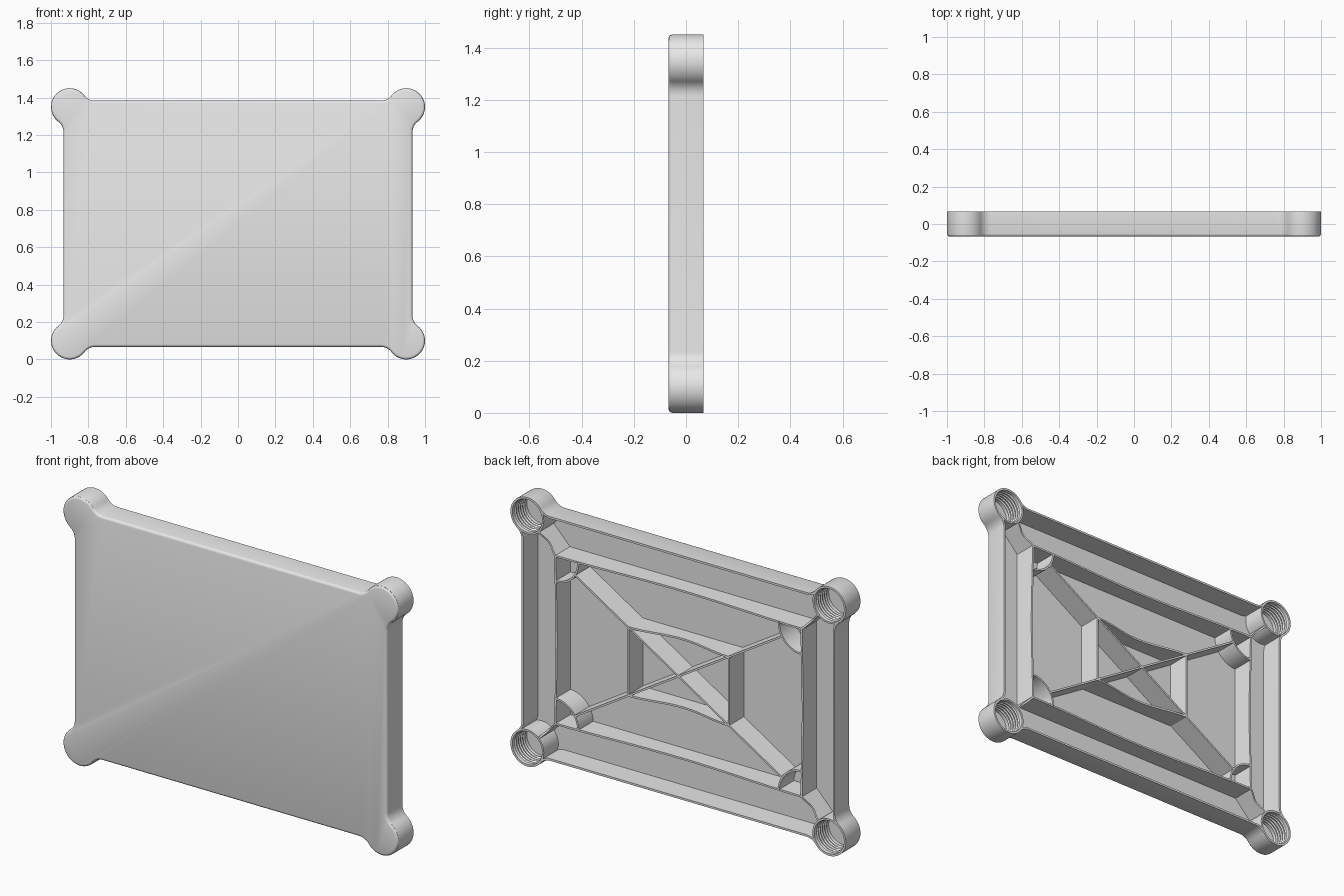
import bpy, bmesh, math
from mathutils import Vector

if "Cube" in bpy.data.objects:
    bpy.data.objects.remove(bpy.data.objects["Cube"])

H = 1.45                       # panel height
FRONT, BACK = -0.067, 0.067    # depth limits
FLOOR = -0.057                 # inner side of the face plate
KX, KZ, KR = 0.90, 0.625, 0.10  # corner boss position (from middle) and radius
MID = H / 2
LIP, FIL = 0.033, 0.07         # edge distance past boss centre, fillet radius
RX, RZ = 0.734, 0.452          # rib frame half sizes
SX, SZ = 0.30, 0.184           # small frame half sizes
ARC = 0.136

grey = bpy.data.materials.new("light grey")
grey.diffuse_color = (0.8, 0.8, 0.8, 1)
grey.use_nodes = True
grey.node_tree.nodes["Principled BSDF"].inputs["Base Color"].default_value = grey.diffuse_color


def finish(bm, name):
    bmesh.ops.recalc_face_normals(bm, faces=bm.faces)
    me = bpy.data.meshes.new(name)
    bm.to_mesh(me)
    bm.free()
    me.materials.append(grey)
    me.shade_smooth()
    me.set_sharp_from_angle(angle=math.radians(30))
    ob = bpy.data.objects.new(name, me)
    bpy.context.collection.objects.link(ob)
    return ob


def bridge(bm, a, b):
    n = len(a)
    for i in range(n):
        j = (i + 1) % n
        bm.faces.new((a[i], a[j], b[j], b[i]))


def outline(o):
    """Panel outline with round corner bosses, moved inward by o."""
    h = math.sqrt((KR + FIL) ** 2 - (LIP + FIL) ** 2)
    ax, az = -h, LIP + FIL
    end = math.atan2(-az, h)
    fillet = []
    for i in range(9):
        t = -math.pi / 2 + (end + math.pi / 2) * i / 8
        fillet.append((ax + (FIL + o) * math.cos(t), az + (FIL + o) * math.sin(t)))
    b0 = math.atan2(az, ax)
    b1 = math.pi / 2 - b0
    boss = []
    for i in range(1, 28):
        t = b0 + (b1 - b0) * i / 28
        boss.append(((KR - o) * math.cos(t), (KR - o) * math.sin(t)))
    corner = fillet + boss + [(z, x) for x, z in reversed(fillet)]
    pts = []
    for sx, sz in ((1, 1), (1, -1), (-1, -1), (-1, 1)):
        c = [(sx * (KX + x), MID + sz * (KZ + z)) for x, z in corner]
        pts += c if sx * sz > 0 else c[::-1]
    return pts


# Shell: face plate with rounded front edge and thin outer wall
bm = bmesh.new()
loops = []
for o, y in ((0.014, FRONT), (0.007, FRONT + 0.002), (0.002, FRONT + 0.007),
             (0, FRONT + 0.014), (0, BACK), (0.011, BACK), (0.011, FLOOR)):
    loops.append([bm.verts.new((x, y, z)) for x, z in outline(o)])
for a, b in zip(loops, loops[1:]):
    bridge(bm, a, b)
bm.faces.new(loops[0])
bm.faces.new(loops[-1])
finish(bm, "panel_shell")

# Corner sockets: round tubes with grooved bores
profile = [(KR - 0.001, FLOOR - 0.002), (KR - 0.001, BACK), (0.089, BACK)]
turns = 5
for i in range(turns):
    y = BACK - 0.02 - i * 0.018
    profile += [(0.089, y), (0.083, y - 0.006), (0.089, y - 0.012)]
profile.append((0.089, FLOOR - 0.002))
for sx, side in ((-1, "left"), (1, "right")):
    for sz, level in ((-1, "lower"), (1, "upper")):
        bm = bmesh.new()
        rings = []
        for r, y in profile:
            rings.append([bm.verts.new((sx * KX + r * math.cos(k * math.tau / 48), y,
                                        MID + sz * KZ + r * math.sin(k * math.tau / 48)))
                          for k in range(48)])
        for a, b in zip(rings, rings[1:] + rings[:1]):
            bridge(bm, a, b)
        finish(bm, f"{level}_{side}_socket")


def rib(bm, path, dip=0.0, thick=0.010):
    """Upright thin wall along a path; its free edge can sag in the middle."""
    pts = [Vector(p) for p in path]
    sections = []
    for i, p in enumerate(pts):
        d = (pts[min(i + 1, len(pts) - 1)] - pts[max(i - 1, 0)]).normalized()
        n = Vector((-d.y, d.x)) * thick / 2
        t = i / (len(pts) - 1)
        top = BACK - 0.002 - dip * (0.5 - 0.5 * math.cos(math.tau * t))
        sections.append([bm.verts.new((q.x, y, MID + q.y)) for q, y in
                         ((p + n, FLOOR - 0.003), (p + n, top), (p - n, top), (p - n, FLOOR - 0.003))])
    for a, b in zip(sections, sections[1:]):
        bridge(bm, a, b)
    bm.faces.new(sections[0])
    bm.faces.new(sections[-1])


def line(a, b, n=16):
    return [Vector(a).lerp(Vector(b), i / n) for i in range(n + 1)]


def frame(name, x, z, dip_h, dip_v):
    bm = bmesh.new()
    for s in (-1, 1):
        rib(bm, line((-x, s * z), (x, s * z)), dip_h)
        rib(bm, line((s * x, -z), (s * x, z)), dip_v)
    finish(bm, name)


# Rectangular rib frames
frame("outer_rib_frame", RX, RZ, 0.025, 0.01)
frame("inner_rib_frame", SX, SZ, 0.04, 0.0)

# Crossed diagonal ribs, running out to the corner arcs
bm = bmesh.new()
k = 1 - ARC / math.hypot(RX, RZ)
for s in (-1, 1):
    rib(bm, line((-RX * k, -s * RZ * k), (RX * k, s * RZ * k), 2))
finish(bm, "cross_ribs")

# Short braces between sockets and frame, and arcs inside the frame corners
braces, arcs = bmesh.new(), bmesh.new()
link = Vector((KX - RX, KZ - RZ))
reach = link * (1 - 0.095 / link.length)
for sx in (-1, 1):
    for sz in (-1, 1):
        rib(braces, line((sx * RX, sz * RZ), (sx * (RX + reach.x), sz * (RZ + reach.y)), 8), 0.02)
        rib(arcs, [(sx * (RX - ARC * math.cos(i * math.pi / 24)),
                    sz * (RZ - ARC * math.sin(i * math.pi / 24))) for i in range(13)])
finish(braces, "corner_braces")
finish(arcs, "corner_arcs")
